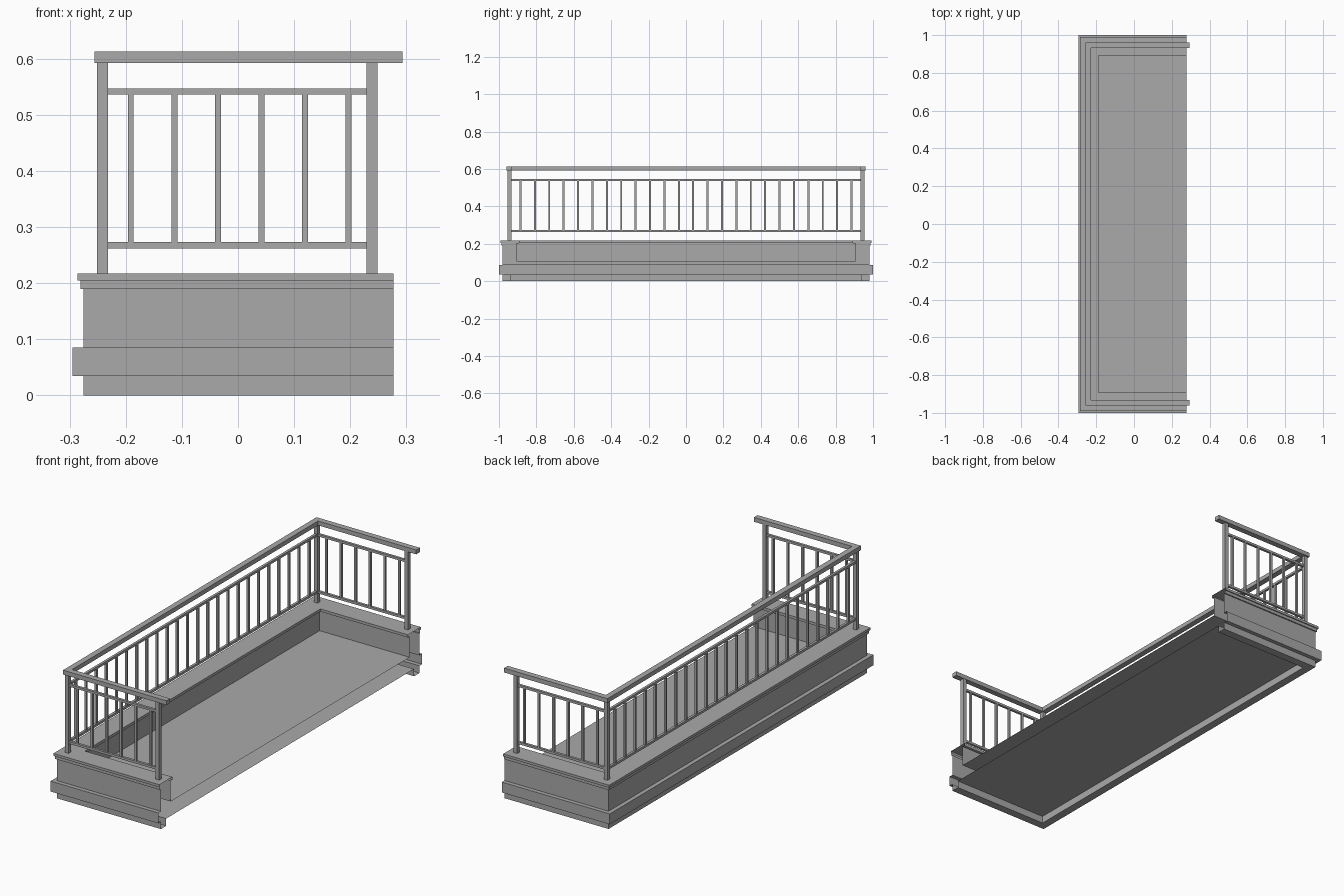
import bpy, bmesh

if "Cube" in bpy.data.objects:
    bpy.data.objects.remove(bpy.data.objects["Cube"], do_unlink=True)

grey = bpy.data.materials.new("stone_grey")
grey.use_nodes = True
GREY = (0.4, 0.4, 0.4, 1)
grey.diffuse_color = GREY
grey.node_tree.nodes["Principled BSDF"].inputs["Base Color"].default_value = GREY

BACK, SIDE, OPEN = -0.295, 1.0, 0.277   # outer limits and open end


def make_object(name, bm):
    bmesh.ops.recalc_face_normals(bm, faces=bm.faces)
    mesh = bpy.data.meshes.new(name)
    bm.to_mesh(mesh)
    bm.free()
    mesh.materials.append(grey)
    obj = bpy.data.objects.new(name, mesh)
    bpy.context.collection.objects.link(obj)
    return obj


def sweep_u(bm, profile, end, closed=False):
    """Sweep (inset, height) points round three sides with mitred corners."""
    rows = []
    for d, z in profile:
        x, y = BACK + d, SIDE - d
        rows.append([bm.verts.new(p) for p in
                     ((end, -y, z), (x, -y, z), (x, y, z), (end, y, z))])
    pairs = list(zip(rows, rows[1:]))
    if closed:
        pairs.append((rows[-1], rows[0]))
        for k in (0, 3):
            bm.faces.new([r[k] for r in rows])
    for a, b in pairs:
        for k in range(3):
            bm.faces.new((a[k], a[k + 1], b[k + 1], b[k]))
    return rows


def add_box(bm, lo, hi):
    v = bmesh.ops.create_cube(bm, size=1)["verts"]
    for vert in v:
        vert.co = [a + (b - a) * (c + 0.5) for a, b, c in zip(lo, hi, vert.co)]


def add_bar(bm, x, y, half, z0, z1):
    add_box(bm, (x - half, y - half, z0), (x + half, y + half, z1))


# Balcony shell: moulded parapet, floor and recessed underside, open at one end
bm = bmesh.new()
section = [(0.06, 0.035), (0.06, 0), (0.02, 0), (0.02, 0.035), (0, 0.035),
           (0, 0.085), (0.02, 0.085), (0.02, 0.19), (0.014, 0.19),
           (0.014, 0.205), (0.009, 0.205), (0.009, 0.217), (0.107, 0.217),
           (0.107, 0.204), (0.094, 0.204), (0.094, 0.104)]
rows = sweep_u(bm, section, OPEN)
bm.faces.new(rows[0])
bm.faces.new(rows[-1])
make_object("balcony_base", bm)

# Handrail
bm = bmesh.new()
sweep_u(bm, [(0.039, 0.592), (0.039, 0.613), (0.067, 0.613), (0.067, 0.592)],
        0.293, closed=True)
make_object("handrail", bm)

# Corner and end posts
PX, EX, PY = -0.2415, 0.239, 0.944
bm = bmesh.new()
for x in (PX, EX):
    for y in (-PY, PY):
        add_bar(bm, x, y, 0.0098, 0.217, 0.592)
make_object("posts", bm)

# Thin rails above and below the balusters
bm = bmesh.new()
T = 0.006
for z0, z1 in ((0.262, 0.273), (0.536, 0.547)):
    for y in (-PY, PY):
        add_box(bm, (PX, y - T, z0), (EX, y + T, z1))
    add_box(bm, (PX - T, -PY, z0), (PX + T, PY, z1))
make_object("thin_rails", bm)

# Balusters on all three sides
bm = bmesh.new()
for i in range(6):
    for y in (-PY, PY):
        add_bar(bm, -0.191 + i * 0.0776, y, 0.0052, 0.273, 0.536)
for i in range(24):
    add_bar(bm, PX, -0.885 + i * 1.77 / 23, 0.0052, 0.273, 0.536)
make_object("balusters", bm)
